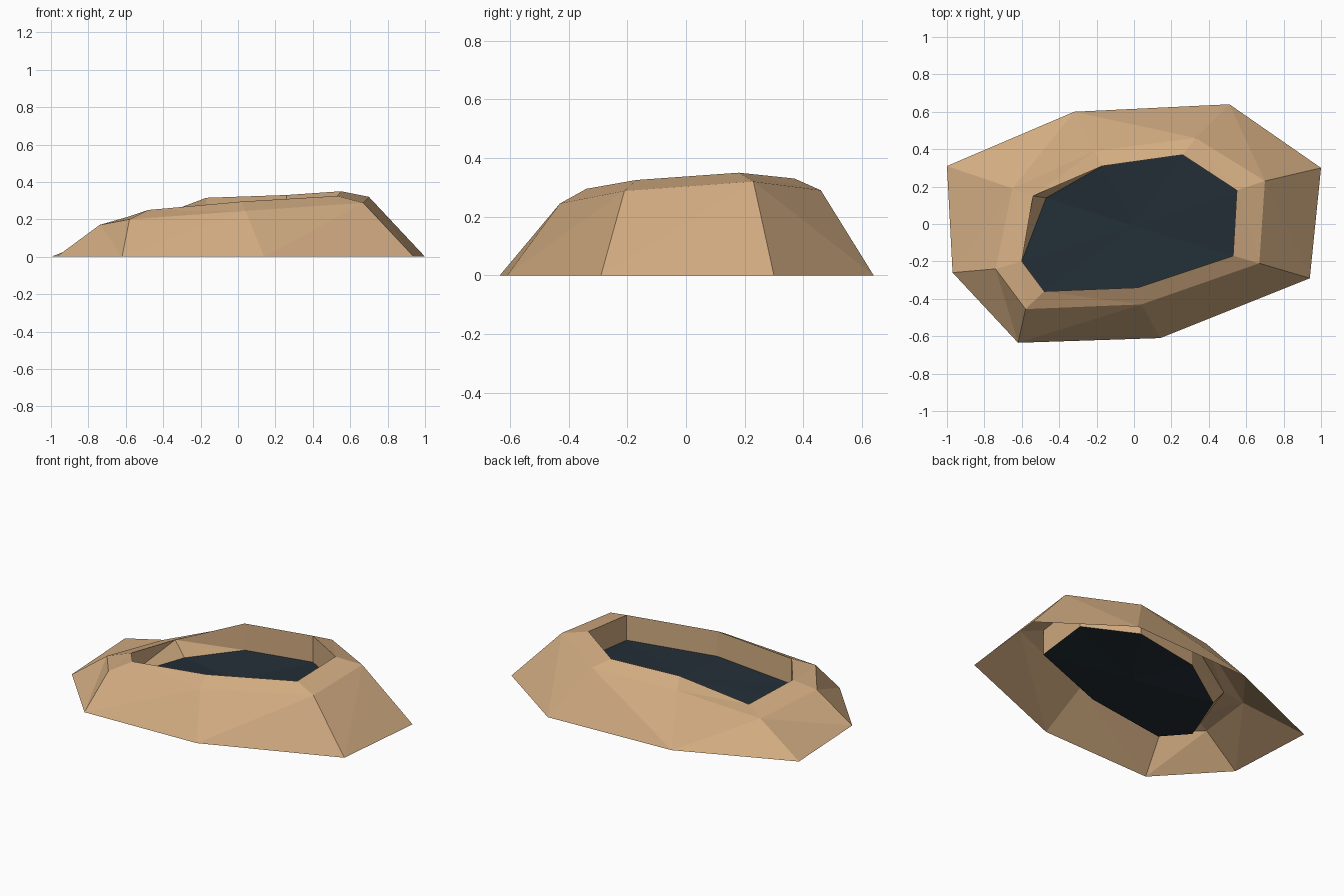
import bpy, bmesh

if "Cube" in bpy.data.objects:
    bpy.data.objects.remove(bpy.data.objects["Cube"])


def material(name, rgb):
    m = bpy.data.materials.new(name)
    m.diffuse_color = (*rgb, 1)
    m.use_nodes = True
    m.node_tree.nodes["Principled BSDF"].inputs["Base Color"].default_value = m.diffuse_color
    return m


def make_object(name, bm, mat):
    me = bpy.data.meshes.new(name)
    bm.to_mesh(me)
    bm.free()
    me.materials.append(mat)
    ob = bpy.data.objects.new(name, me)
    bpy.context.collection.objects.link(ob)
    return ob


sand = material("sandstone", (0.64, 0.41, 0.22))
dark = material("dark_water", (0.017, 0.028, 0.038))

# Profiles running counter-clockwise from the right rear corner
ground = [(1.0, .30, 0), (.51, .64, 0), (-.32, .60, 0), (-1.0, .31, 0),
          (-.97, -.26, 0), (-.62, -.635, 0), (.14, -.61, 0), (.94, -.29, 0)]
shoulder = [(.70, .23, .32), (.33, .46, .29), (-.21, .39, .265), (-.65, .19, .13),
            (-.74, -.24, .17), (-.58, -.455, .20), (.04, -.43, .245), (.67, -.21, .288)]
lip = [(.55, .18, .35), (.26, .37, .33), (-.17, .31, .315), (-.54, .15, .175),
       (-.60, -.20, .21), (-.48, -.36, .25), (.02, -.34, .295), (.53, -.17, .325)]
pool = [(.55, .18, .19), (.26, .37, .165), (-.17, .31, .148), (-.47, .14, .085),
        (-.60, -.20, .08), (-.48, -.36, .09), (.02, -.34, .138), (.53, -.17, .168)]

# Rock rim: slope, top band and inner wall joined ring to ring
bm = bmesh.new()
rings = [[bm.verts.new(p) for p in ring] for ring in (ground, shoulder, lip, pool)]
for a, b in zip(rings, rings[1:]):
    for i in range(8):
        j = (i + 1) % 8
        bm.faces.new((a[i], a[j], b[j], b[i]))
bmesh.ops.triangulate(bm, faces=bm.faces[:], quad_method='SHORT_EDGE')
make_object("rock_rim", bm, sand)

# Water surface: shallow fan filling the rim
bm = bmesh.new()
face = bm.faces.new([bm.verts.new(p) for p in pool])
centre = bmesh.ops.poke(bm, faces=[face])["verts"][0]
centre.co = (0, -.01, .13)
make_object("water", bm, dark)
